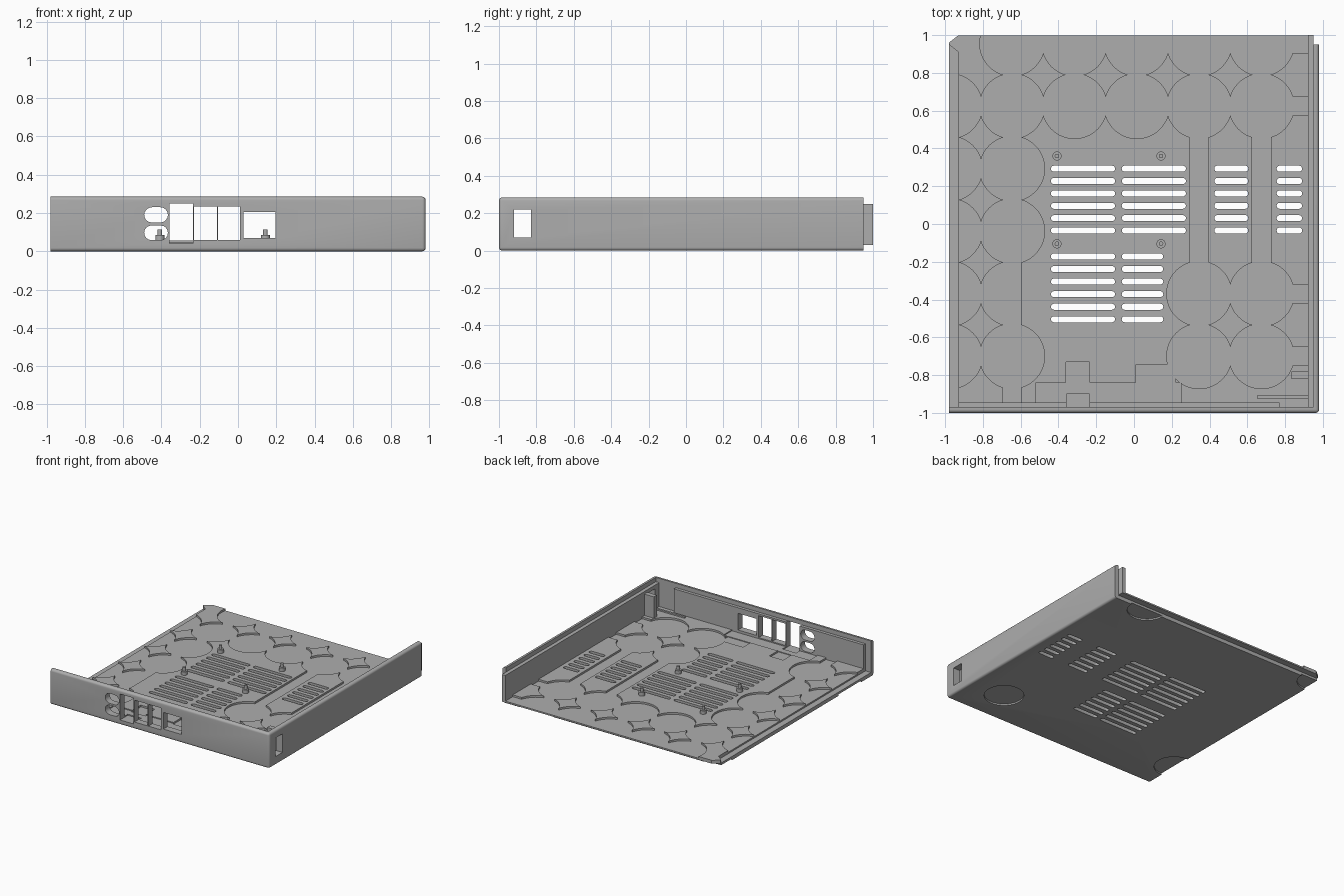
import bpy, bmesh, math

old = bpy.data.objects.get("Cube")
if old:
    bpy.data.objects.remove(old, do_unlink=True)

grey = bpy.data.materials.new("plain grey")
grey.use_nodes = True
grey.diffuse_color = (0.42, 0.42, 0.42, 1)
grey.node_tree.nodes["Principled BSDF"].inputs["Base Color"].default_value = (0.42, 0.42, 0.42, 1)
parts = []


def prism(bm, pts, lo, hi, axis="z"):
    """Extrude a 2D outline between lo and hi along an axis."""
    def place(p, h):
        return {"z": (p[0], p[1], h), "y": (p[0], h, p[1]), "x": (h, p[0], p[1])}[axis]
    a = [bm.verts.new(place(p, lo)) for p in pts]
    b = [bm.verts.new(place(p, hi)) for p in pts]
    bm.faces.new(a)
    bm.faces.new(b)
    for i in range(len(pts)):
        j = (i + 1) % len(pts)
        bm.faces.new((a[i], a[j], b[j], b[i]))


def rect(u0, u1, v0, v1):
    return [(u0, v0), (u1, v0), (u1, v1), (u0, v1)]


def circle(u, v, r, n=48):
    return [(u + r * math.cos(2 * math.pi * i / n), v + r * math.sin(2 * math.pi * i / n))
            for i in range(n)]


def stadium(u0, u1, v0, v1, n=8):
    r, v = (v1 - v0) / 2, (v0 + v1) / 2
    pts = []
    for cu, start in ((u1 - r, -0.5), (u0 + r, 0.5)):
        for i in range(n + 1):
            a = math.pi * (start + i / n)
            pts.append((cu + r * math.cos(a), v + r * math.sin(a)))
    return pts


def make(name, bm, helper=False):
    bmesh.ops.recalc_face_normals(bm, faces=bm.faces)
    me = bpy.data.meshes.new(name)
    bm.to_mesh(me)
    bm.free()
    ob = bpy.data.objects.new(name, me)
    bpy.context.collection.objects.link(ob)
    me.materials.append(grey)
    ob.hide_render = helper
    if not helper:
        parts.append(ob)
    return ob


def block(name, pts, lo, hi):
    bm = bmesh.new()
    prism(bm, pts, lo, hi)
    return make(name, bm)


def cut(target, cutter, overlap=False):
    mod = target.modifiers.new("cut", "BOOLEAN")
    mod.operation, mod.solver, mod.object = "DIFFERENCE", "EXACT", cutter
    mod.use_self = overlap
    bpy.context.view_layer.objects.active = target
    bpy.ops.object.modifier_apply(modifier=mod.name)


# Outer shell: bottom plate with front and side walls, outer edges rounded
bm = bmesh.new()
prism(bm, rect(-0.98, 0.98, -1, 0.95), 0, 0.285)
rounded = []
for e in bm.edges:
    p, q = (v.co for v in e.verts)
    side = p.x > 0.9 and q.x > 0.9
    front = p.y < -0.9 and q.y < -0.9
    upright = abs(p.z - q.z) > 0.1
    if (side and front) or ((side or front) and not upright):
        rounded.append(e)
bmesh.ops.bevel(bm, geom=rounded, offset=0.018, segments=5, profile=0.5, affect="EDGES")
shell = make("outer_shell", bm)
bm = bmesh.new()
prism(bm, rect(-2, 0.95, -0.97, 2), 0.03, 1)
hollow = make("hollow_cutter", bm, True)
cut(shell, hollow)

# Inner layer: floor slab with a corner tab, and the lower inner walls
slab = block("inner_floor", [(-0.93, -0.97), (0.95, -0.97), (0.95, 0.999), (-0.93, 0.999),
                             (-0.98, 0.96), (-0.98, 0.95), (-0.93, 0.91)], 0.03, 0.057)
side_wall = block("inner_side_wall", rect(0.92, 0.95, -0.97, 1), 0.03, 0.25)
front_wall = block("inner_front_wall", rect(-0.93, 0.77, -0.97, -0.945), 0.03, 0.25)

# Floor recesses: overlapping circles joined by straight channels
PITCH, R, HALF = 0.331, 0.172, 0.05
cols = [-0.975 + 0.33 * i for i in range(6)]
rows = [-0.70 + PITCH * j for j in range(6)]
filled = ["11111", "111111", "000011", "000011", "110011", "110011"]
bm = bmesh.new()
for i, bits in enumerate(filled):
    for j, bit in enumerate(bits):
        if bit == "1":
            pts = circle(cols[i], rows[j], R)
            if (i, j) == (1, 1):
                pts = [(min(x, cols[i] + HALF), y) for x, y in pts]
            prism(bm, pts, 0.042, 0.2)
for x in cols[4:]:
    prism(bm, rect(x - HALF, x + HALF, rows[1], rows[4]), 0.042, 0.21)
prism(bm, rect(cols[1] - HALF, cols[1] + HALF, -0.95, rows[0]), 0.042, 0.21)
for j in (0, 1, 4, 5):
    prism(bm, rect(cols[5], 0.93, rows[j] - HALF, rows[j] + HALF), 0.042, 0.22)
# Clearances behind the port openings
prism(bm, rect(-0.52, 0.25, -0.95, -0.84), 0.049, 0.23)
for x0, x1, y1 in ((-0.36, -0.235, -0.73), (0.01, 0.22, -0.745)):
    prism(bm, rect(x0, x1, -0.85, y1), 0.043, 0.24)
recess = make("recess_cutter", bm, True)
cut(slab, recess, True)

# Ventilation slots
bm = bmesh.new()
for i in range(6):
    for x0, x1 in ((-0.44, -0.10), (-0.065, 0.275), (0.425, 0.605), (0.755, 0.89)):
        y = 0.293 - 0.0655 * i
        prism(bm, stadium(x0, x1, y - 0.016, y + 0.016), -0.1, 0.3)
    for x0, x1 in ((-0.44, -0.10), (-0.065, 0.155)):
        y = -0.172 - 0.0665 * i
        prism(bm, stadium(x0, x1, y - 0.016, y + 0.016), -0.1, 0.3)
vents = make("vent_cutter", bm, True)
cut(shell, vents)
cut(slab, vents)

# Port openings in the front wall
bm = bmesh.new()
for z0, z1 in ((0.058, 0.135), (0.15, 0.23)):
    prism(bm, stadium(-0.49, -0.366, z0, z1), -1.1, -0.9, "y")
for x0, x1, z0, z1 in ((-0.358, -0.235, 0.04, 0.25), (-0.229, -0.11, 0.058, 0.235),
                       (-0.104, 0.01, 0.058, 0.235), (0.03, 0.195, 0.07, 0.205)):
    prism(bm, rect(x0, x1, z0, z1), -1.1, -0.9, "y")
ports = make("port_cutter", bm, True)
for ob in (shell, front_wall, slab):
    cut(ob, ports)

# Side opening
bm = bmesh.new()
prism(bm, rect(-0.92, -0.83, 0.07, 0.22), 0.85, 1.1, "x")
slot = make("side_slot_cutter", bm, True)
cut(shell, slot)
cut(side_wall, slot)

# Shallow round foot recesses underneath
bm = bmesh.new()
for i, j in ((0, 0), (5, 0), (0, 5), (5, 5)):
    prism(bm, circle(cols[i], rows[j], 0.148), -0.1, 0.012)
feet = make("foot_recess_cutter", bm, True)
cut(shell, feet)
for ob in (hollow, recess, vents, ports, slot, feet):
    bpy.data.objects.remove(ob, do_unlink=True)

# Corner bracket and low retaining rib
block("corner_bracket", rect(0.835, 0.925, -0.82, -0.78), 0.035, 0.23)
block("retaining_rib", rect(0.65, 0.925, -0.925, -0.908), 0.035, 0.068)

# Board standoffs
bm = bmesh.new()
for x in (-0.408, 0.143):
    for y in (0.36, -0.105):
        prism(bm, circle(x, y, 0.024, 24), 0.05, 0.085)
        prism(bm, circle(x, y, 0.012, 16), 0.08, 0.115)
make("standoffs", bm)

# Smooth the rounded surfaces, keep hard edges crisp
bpy.ops.object.select_all(action="DESELECT")
for ob in parts:
    ob.select_set(True)
bpy.context.view_layer.objects.active = shell
bpy.ops.object.shade_smooth_by_angle(angle=math.radians(30))
